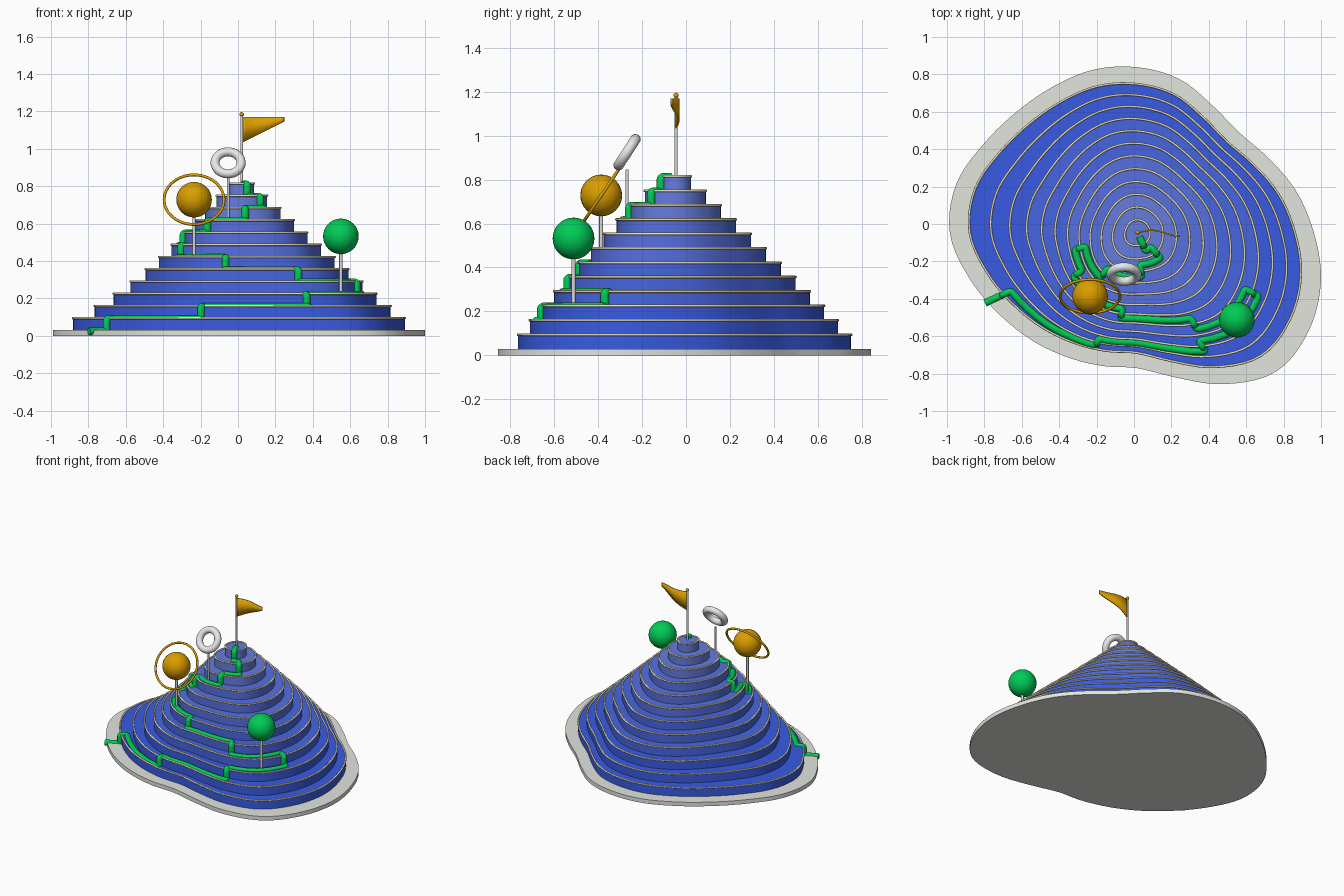
import bpy, bmesh, math
from mathutils import Vector

if "Cube" in bpy.data.objects:
    bpy.data.objects.remove(bpy.data.objects["Cube"])

CX, CY = 0.019, -0.042         # summit axis
BASE, STEP, LAYERS = 0.03, 0.0655, 12
N = 120


def mat(name, rgb):
    m = bpy.data.materials.new(name)
    m.diffuse_color = (*rgb, 1)
    m.use_nodes = True
    m.node_tree.nodes["Principled BSDF"].inputs["Base Color"].default_value = m.diffuse_color
    return m


GREY = mat("stone grey", (0.76, 0.79, 0.73))
TAN = mat("contour cream", (0.80, 0.73, 0.50))
GREEN = mat("trail green", (0.0, 0.60, 0.09))
GOLD = mat("gold", (0.70, 0.34, 0.0))
SILVER = mat("pole silver", (0.70, 0.70, 0.70))
WHITE = mat("ring white", (0.80, 0.80, 0.80))
BLUES = [mat("blue " + n, c) for n, c in (
    ("deep", (0.040, 0.105, 0.76)), ("mid", (0.062, 0.130, 0.75)),
    ("soft", (0.090, 0.160, 0.74)), ("pale", (0.130, 0.200, 0.73)))]

# Radius of the lowest layer every 15 degrees (hundredths of a unit)
FOOT = [84, 78, 71.7, 68, 70.5, 76, 79, 80.7, 80.7, 81.8, 85, 89.8,
        89.8, 83.4, 77, 72.2, 68.4, 65.8, 64.7, 71.6, 83.4, 93.5, 94, 90.4]
MEAN = 0.79


def radius(k, a):
    """Outline radius of layer k (1 = lowest) at angle a; rounder towards the top."""
    u = (a / math.radians(15)) % 24
    i, t = int(u), u % 1
    p0, p1, p2, p3 = (FOOT[(i + j) % 24] / 100 for j in (-1, 0, 1, 2))
    foot = p1 + 0.5 * t * (p2 - p0 + t * (2 * p0 - 5 * p1 + 4 * p2 - p3
                                         + t * (3 * (p1 - p2) + p3 - p0)))
    m = MEAN - 0.066 * (k - 1)
    s = m / MEAN
    c, d = math.cos(a), math.sin(a)
    side = -0.55 * max(0, -c) ** 2 + 0.09 * max(0, d) ** 2
    bulge = (0.13 * max(0, -d) ** 2 + 0.03 * max(0, c) ** 2
             + 0.17 * max(0, math.cos(a - math.radians(218))) ** 4)
    return m + (foot - MEAN) * s ** 1.7 + (side * s + bulge) * s * (1 - s)


def polar(r, a, z=0):
    return Vector((CX + r * math.cos(a), CY + r * math.sin(a), z))


def outline(k, scale=1.0):
    return [polar(radius(k, 2 * math.pi * i / N), 2 * math.pi * i / N) * scale for i in range(N)]


def finish(ob, name, m, angle=35):
    ob.name = name
    ob.data.materials.append(m)
    bpy.ops.object.select_all(action='DESELECT')
    ob.select_set(True)
    bpy.context.view_layer.objects.active = ob
    bpy.ops.object.shade_smooth_by_angle(angle=math.radians(angle))
    return ob


def prism(name, pts, z0, z1, m):
    bm = bmesh.new()
    f = bm.faces.new([bm.verts.new((p.x, p.y, z0)) for p in pts])
    ext = bmesh.ops.extrude_face_region(bm, geom=[f])
    for v in ext['geom']:
        if isinstance(v, bmesh.types.BMVert):
            v.co.z = z1
    bmesh.ops.recalc_face_normals(bm, faces=bm.faces)
    me = bpy.data.meshes.new(name)
    bm.to_mesh(me)
    bm.free()
    ob = bpy.data.objects.new(name, me)
    bpy.context.collection.objects.link(ob)
    return finish(ob, name, m)


def tube(name, pts, r, m, closed=False, res=4):
    cu = bpy.data.curves.new(name, 'CURVE')
    cu.dimensions = '3D'
    cu.bevel_depth, cu.bevel_resolution, cu.use_fill_caps = r, res, True
    sp = cu.splines.new('POLY')
    sp.points.add(len(pts) - 1)
    for q, p in zip(sp.points, pts):
        q.co = (*p, 1)
    sp.use_cyclic_u = closed
    ob = bpy.data.objects.new(name, cu)
    bpy.context.collection.objects.link(ob)
    bpy.ops.object.select_all(action='DESELECT')
    ob.select_set(True)
    bpy.context.view_layer.objects.active = ob
    bpy.ops.object.convert(target='MESH')
    return finish(bpy.context.object, name, m, 75)


def ball(name, loc, r, m, seg=32):
    bpy.ops.mesh.primitive_uv_sphere_add(segments=seg, ring_count=seg // 2, radius=r, location=loc)
    return finish(bpy.context.object, name, m)


def torus(name, loc, R, r, tilt, m):
    bpy.ops.mesh.primitive_torus_add(location=loc, rotation=(math.radians(tilt), 0, 0),
                                     major_radius=R, minor_radius=r,
                                     major_segments=48, minor_segments=14)
    return finish(bpy.context.object, name, m)


def pole(name, x, y, z0, z1, r):
    bpy.ops.mesh.primitive_cylinder_add(vertices=16, radius=r, depth=z1 - z0,
                                        location=(x, y, (z0 + z1) / 2))
    return finish(bpy.context.object, name, SILVER)


def top(k):
    return BASE + STEP * k


# Base plate and terraces with a contour line on each rim
prism("base_plate", outline(1, 1.12), 0, BASE, GREY)
for k in range(1, LAYERS + 1):
    prism(f"terrace_{k}", outline(k), top(k - 1), top(k), BLUES[(k - 1) // 3])
    rim = [p + Vector((0, 0, top(k) - 0.001)) for p in outline(k)]
    tube(f"contour_line_{k}", rim, 0.006, TAN, closed=True)

# Trail: runs along each ledge, then climbs the next riser at the listed angle
CLIMB = [math.radians(d) for d in
         (205, 250, 299.5, 332, 301.5, 259, 215, 196, 231, 275, 311, 293)]


def ledge(k, a):
    return (radius(k, a) + radius(k + 1, a)) / 2 if k < LAYERS else 0.028


def rounded(pts, d=0.013):
    """Replace sharp corners of a path by small arcs."""
    out = [pts[0]]
    for p, q, r in zip(pts, pts[1:], pts[2:]):
        u, v = p - q, r - q
        if (-u).angle(v) < math.radians(25):
            out.append(q)
            continue
        a = q + u.normalized() * min(d, u.length * 0.45)
        b = q + v.normalized() * min(d, v.length * 0.45)
        out += [a * (1 - t) ** 2 + q * 2 * t * (1 - t) + b * t * t
                for t in (0, 0.25, 0.5, 0.75, 1)]
    return out + [pts[-1]]


SINK = -0.006
trail = [polar(0.9, CLIMB[0], BASE + SINK)]
for k in range(1, LAYERS + 1):
    a = CLIMB[k - 1]
    edge = radius(k, a) + 0.006
    trail += [polar(edge, a, top(k - 1) + SINK), polar(edge, a, top(k) + SINK),
              polar(ledge(k, a), a, top(k) + SINK)]
    if k < LAYERS:
        b = CLIMB[k]
        n = max(2, int(abs(b - a) / math.radians(5)))
        for i in range(1, n + 1):
            c = a + (b - a) * i / n
            trail.append(polar(ledge(k, c), c, top(k) + SINK))
tube("trail", rounded(trail), 0.02, GREEN)

# Green ball marker
pole("green_ball_pole", 0.55, -0.512, top(3), 0.46, 0.009)
ball("green_ball", (0.55, -0.512, 0.532), 0.095, GREEN)

# Ringed gold ball marker
pole("gold_ball_pole", -0.235, -0.386, top(6), 0.66, 0.009)
ball("gold_ball", (-0.235, -0.386, 0.728), 0.095, GOLD)
torus("gold_ball_ring", (-0.235, -0.386, 0.728), 0.16, 0.0075, 56, GOLD)

# White hoop marker
pole("hoop_pole", -0.053, -0.268, top(9), 0.845, 0.007)
torus("hoop", (-0.053, -0.268, 0.925), 0.07, 0.024, 57, WHITE)

# Summit flag
FX, FY = 0.02, -0.045
pole("flag_pole", FX, FY, top(12), 1.18, 0.007)
ball("flag_finial", (FX, FY, 1.184), 0.012, GOLD, 16)
bm = bmesh.new()
cols = []
for i in range(17):
    t = i / 16
    x = FX + 0.005 + 0.222 * t
    y = FY + 0.014 * math.sin(t * math.pi * 1.5) - 0.008 * t
    cols.append([bm.verts.new((x, y, z)) for z in (1.035 + 0.11 * t, 1.17)])
for p, q in zip(cols, cols[1:]):
    bm.faces.new((p[0], q[0], q[1], p[1]))
me = bpy.data.meshes.new("flag")
bm.to_mesh(me)
bm.free()
flag = bpy.data.objects.new("flag", me)
bpy.context.collection.objects.link(flag)
finish(flag, "flag", GOLD)
thick = flag.modifiers.new("thickness", 'SOLIDIFY')
thick.thickness, thick.offset = 0.008, 0
